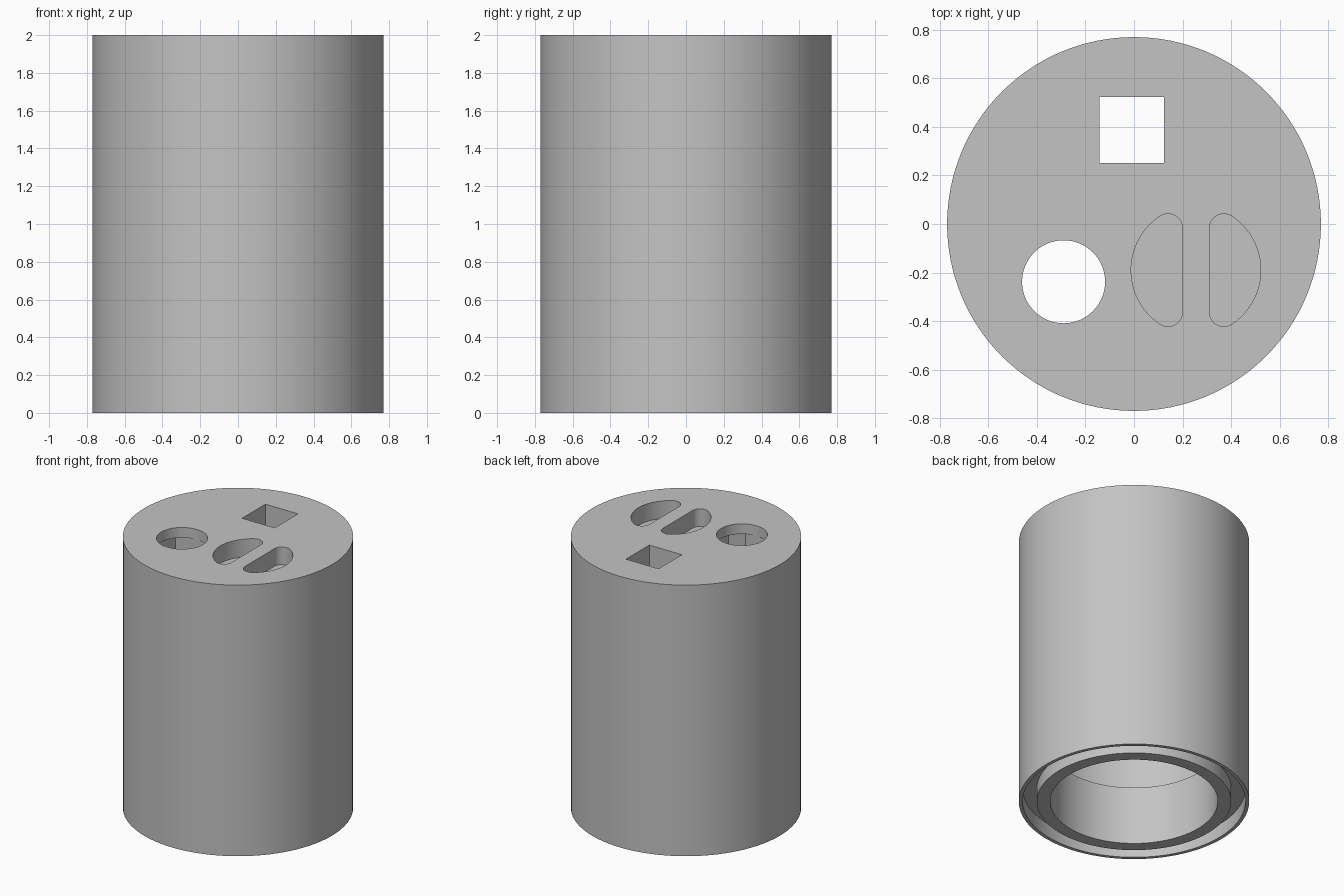
import bpy, bmesh, math
from math import sin, cos, pi

if "Cube" in bpy.data.objects:
    bpy.data.objects.remove(bpy.data.objects["Cube"], do_unlink=True)

SEGMENTS = 128
TOP = 2.0
CEILING = 1.2      # top of the lower cavity
BELOW = CEILING - 0.1
ABOVE = TOP + 0.1

grey = bpy.data.materials.new("plain grey")
grey.use_nodes = True
grey.diffuse_color = (0.55, 0.55, 0.55, 1)
grey.node_tree.nodes["Principled BSDF"].inputs["Base Color"].default_value = grey.diffuse_color


def make_object(name, bm):
    bmesh.ops.recalc_face_normals(bm, faces=bm.faces)
    mesh = bpy.data.meshes.new(name)
    bm.to_mesh(mesh)
    bm.free()
    mesh.materials.append(grey)
    obj = bpy.data.objects.new(name, mesh)
    bpy.context.scene.collection.objects.link(obj)
    return obj


def revolve(name, profile):
    bm = bmesh.new()
    verts = [bm.verts.new((r, 0, z)) for r, z in profile]
    edges = [bm.edges.new(pair) for pair in zip(verts, verts[1:])]
    bmesh.ops.spin(bm, geom=verts + edges, cent=(0, 0, 0), axis=(0, 0, 1),
                   angle=2 * pi, steps=SEGMENTS, use_duplicate=False)
    bmesh.ops.remove_doubles(bm, verts=bm.verts, dist=0.0005)
    # close the centre of the top and of the cavity ceiling
    bmesh.ops.holes_fill(bm, edges=[e for e in bm.edges if e.is_boundary], sides=0)
    return make_object(name, bm)


def prism(name, outline, bottom, top):
    bm = bmesh.new()
    face = bm.faces.new([bm.verts.new((x, y, bottom)) for x, y in outline])
    new = bmesh.ops.extrude_face_region(bm, geom=[face])["geom"]
    moved = [v for v in new if isinstance(v, bmesh.types.BMVert)]
    bmesh.ops.translate(bm, verts=moved, vec=(0, 0, top - bottom))
    obj = make_object(name, bm)
    obj.hide_render = True
    return obj


def arc(cx, cy, radius, start, end, steps):
    return [(cx + radius * cos(start + (end - start) * i / steps),
             cy + radius * sin(start + (end - start) * i / steps))
            for i in range(steps + 1)]


# Body: outer lip, ring groove in the base, bore and wider cavity above it
body = revolve("holder_body", [
    (0.5, TOP), (0.77, TOP), (0.77, 0), (0.745, 0), (0.745, 0.1), (0.65, 0.1),
    (0.65, 0), (0.56, 0), (0.56, 0.43), (0.66, 0.48), (0.66, CEILING), (0.5, CEILING)])

# Round opening over a square shaft with one cut corner
cx, cy, half, cut = -0.29, -0.238, 0.176, 0.08
round_hole = prism("round_hole_cutter", arc(cx, cy, 0.171, 0, 2 * pi, 64)[:-1],
                   TOP - 0.15, ABOVE)
shaft = prism("shaft_cutter", [
    (cx - half, cy - half), (cx + half - cut, cy - half), (cx + half, cy - half + cut),
    (cx + half, cy + half), (cx - half, cy + half)], BELOW, TOP - 0.075)

# Square opening
square_hole = prism("square_hole_cutter", [
    (-0.143, 0.252), (0.123, 0.252), (0.123, 0.524), (-0.143, 0.524)], BELOW, ABOVE)


# Pair of blind half-round slots: a disc split by a bar, with rounded corners
def half_round(side):
    disc, bar, fillet = 0.267, 0.055, 0.06
    dx = bar + fillet
    dy = math.sqrt((disc - fillet) ** 2 - dx ** 2)
    a = math.atan2(dy, dx)
    points = (arc(0, 0, disc, -a, a, 24) + arc(dx, dy, fillet, a, pi, 10)[1:]
              + arc(dx, -dy, fillet, pi, 2 * pi - a, 10)[:-1])
    return [(0.255 + side * x, -0.19 + y) for x, y in points]


slots = [prism("slot_cutter", half_round(s), TOP - 0.13, ABOVE) for s in (-1, 1)]

# Cut the openings
bpy.context.view_layer.objects.active = body
for cutter in [round_hole, shaft, square_hole] + slots:
    mod = body.modifiers.new(cutter.name, 'BOOLEAN')
    mod.operation = 'DIFFERENCE'
    mod.solver = 'EXACT'
    mod.object = cutter
    bpy.ops.object.modifier_apply(modifier=mod.name)
    bpy.data.objects.remove(cutter, do_unlink=True)

# Smooth round walls with crisp edges
bpy.ops.object.select_all(action='DESELECT')
body.select_set(True)
bpy.ops.object.shade_smooth_by_angle(angle=math.radians(30))
